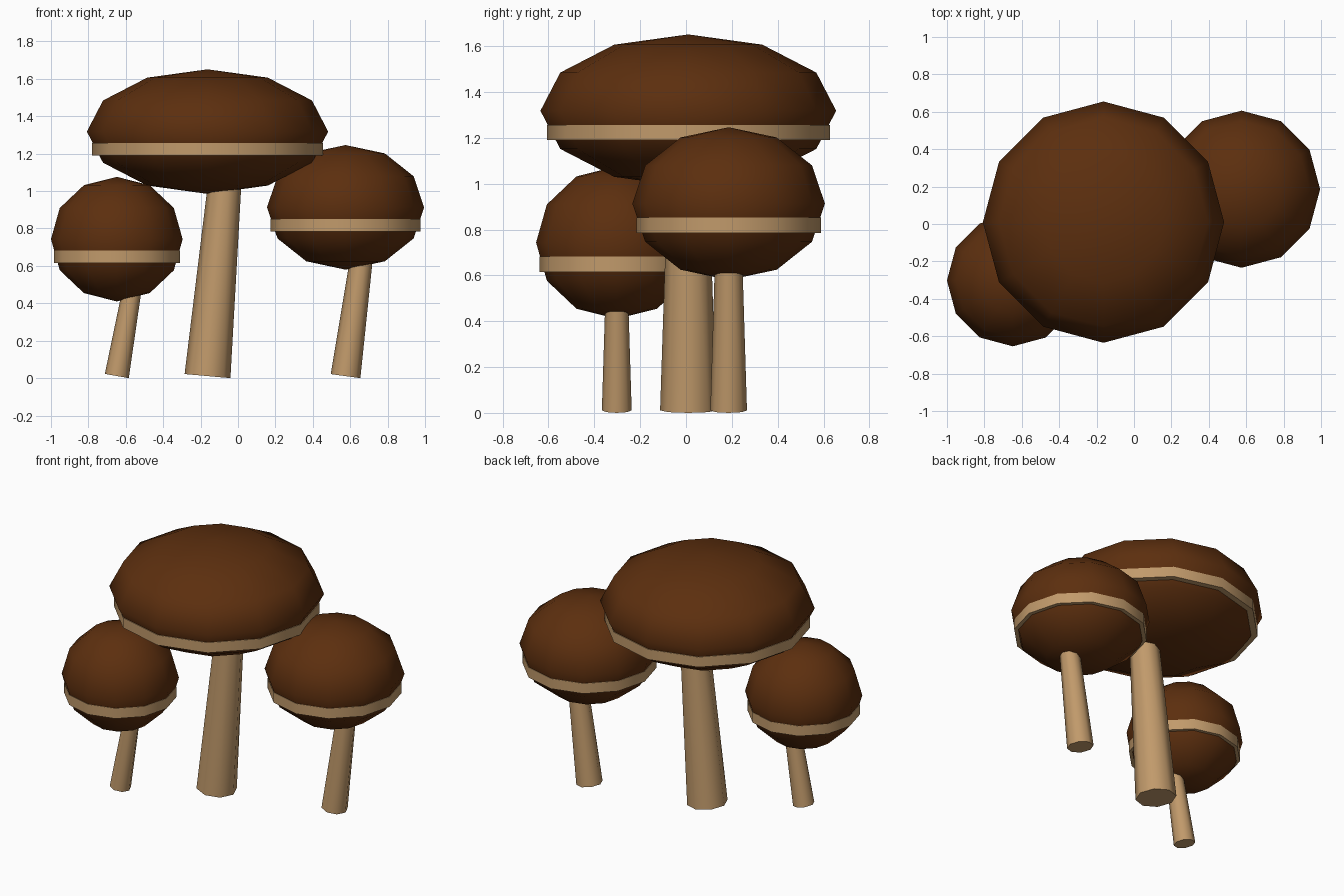
import bpy, math
from mathutils import Matrix

if "Cube" in bpy.data.objects:
    bpy.data.objects.remove(bpy.data.objects["Cube"])


def material(name, rgb):
    m = bpy.data.materials.new(name)
    m.diffuse_color = (*rgb, 1)
    m.use_nodes = True
    m.node_tree.nodes["Principled BSDF"].inputs["Base Color"].default_value = m.diffuse_color
    return m


BROWN = material("dark brown", (0.107, 0.028, 0.0045))
TAN = material("tan", (0.533, 0.323, 0.147))


def finish(name, mat, angle):
    ob = bpy.context.object
    ob.name = name
    ob.data.materials.append(mat)
    bpy.ops.object.shade_smooth_by_angle(angle=math.radians(angle))
    return ob


def mushroom(label, x, y, cap_r, cap_z, stem_r, lean):
    cap_h = 0.333
    # cap: squashed low-poly sphere
    bpy.ops.mesh.primitive_uv_sphere_add(segments=12, ring_count=6, radius=1)
    cap = finish(label + "_cap", BROWN, 80)
    cap.data.transform(Matrix.Diagonal((cap_r, cap_r, cap_h, 1)))
    cap.location = (x, y, cap_z)

    # pale band just below the widest part of the cap
    bpy.ops.mesh.primitive_cylinder_add(vertices=12, radius=cap_r * 0.957, depth=0.067)
    band = finish(label + "_band", TAN, 50)
    band.location = (x, y, cap_z - 0.095)

    # stem: tapered, leaning towards +x about its base
    length = cap_z
    bpy.ops.mesh.primitive_cone_add(vertices=8, radius1=stem_r, radius2=stem_r * 0.65,
                                    depth=length)
    stem = finish(label + "_stem", TAN, 50)
    stem.data.transform(Matrix.Translation((0, 0, length / 2)))
    stem.rotation_euler = (0, math.radians(lean), 0)
    stem.location = (x, y, stem_r * math.sin(math.radians(lean)))


mushroom("tall", -0.163, 0.01, 0.645, 1.318, 0.123, 5.1)
mushroom("right", 0.575, 0.186, 0.42, 0.913, 0.08, 7.7)
mushroom("left", -0.648, -0.302, 0.352, 0.743, 0.065, 10)
